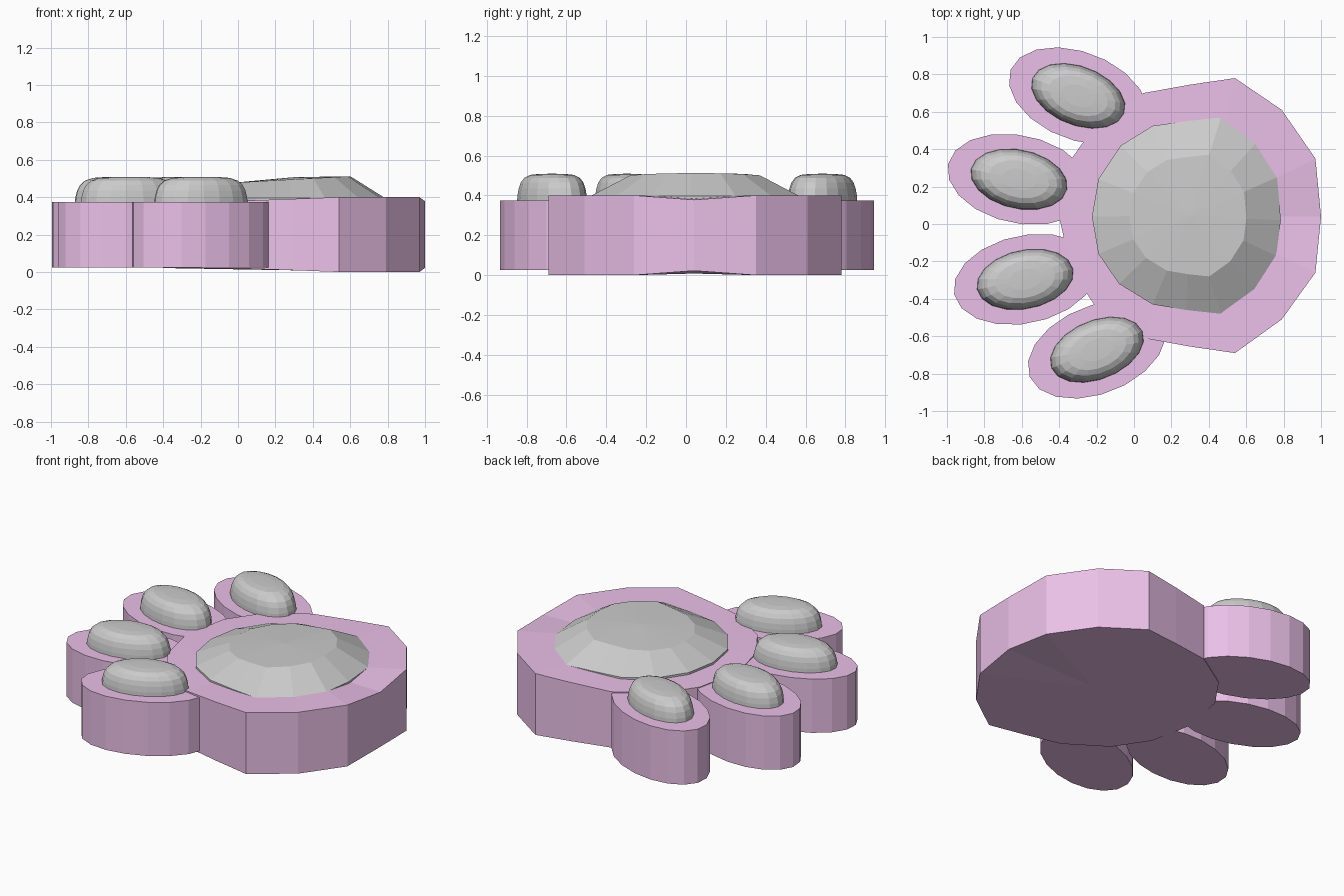
import bpy
import bmesh
from math import sin, cos, radians, pi

if "Cube" in bpy.data.objects:
    bpy.data.objects.remove(bpy.data.objects["Cube"])

pink = bpy.data.materials.new("pink")
pink.diffuse_color = (0.83, 0.53, 0.81, 1)
pink.use_nodes = True
pink.node_tree.nodes["Principled BSDF"].inputs["Base Color"].default_value = pink.diffuse_color


def loft(name, rings, bottom, top, mat=None):
    """Skin a stack of equal-length rings, closing each end with a fan to a centre point."""
    bm = bmesh.new()
    loops = [[bm.verts.new(p) for p in ring] for ring in rings]
    n = len(loops[0])
    for lo, hi in zip(loops, loops[1:]):
        for i in range(n):
            j = (i + 1) % n
            bm.faces.new((lo[i], lo[j], hi[j], hi[i]))
    for loop, centre in ((loops[0], bottom), (loops[-1], top)):
        c = bm.verts.new(centre)
        for i in range(n):
            bm.faces.new((loop[i], loop[(i + 1) % n], c))
    bmesh.ops.recalc_face_normals(bm, faces=bm.faces)
    me = bpy.data.meshes.new(name)
    bm.to_mesh(me)
    bm.free()
    ob = bpy.data.objects.new(name, me)
    bpy.context.collection.objects.link(ob)
    if mat:
        me.materials.append(mat)
    return ob


def ellipse(cx, cy, a, b, deg, z, n=18):
    t = radians(deg)
    pts = []
    for i in range(n):
        u, v = a * cos(2 * pi * i / n), b * sin(2 * pi * i / n)
        pts.append((cx + u * cos(t) - v * sin(t), cy + u * sin(t) + v * cos(t), z))
    return pts


# Palm base: outline with the inset of its top and bottom edges
palm = [(1.0, 0.04, .022), (0.97, 0.35, 0), (0.79, 0.61, 0), (0.54, 0.78, 0),
        (0.30, 0.745, .009), (0.05, 0.70, .018), (-0.20, 0.54, .02),
        (-0.34, 0.34, .02), (-0.40, 0.04, .022), (-0.34, -0.24, .02),
        (-0.20, -0.45, .02), (0.05, -0.61, .018), (0.30, -0.655, .009),
        (0.54, -0.69, 0), (0.79, -0.51, 0), (0.97, -0.26, 0)]
loft("palm_base",
     [[(x, y, d) for x, y, d in palm], [(x, y, 0.4 - d) for x, y, d in palm]],
     (0.35, 0.04, 0.008), (0.35, 0.04, 0.392), pink)

# Palm cushion: faceted dome
cushion = [(0.785, 0.02), (0.765, 0.25), (0.65, 0.43), (0.465, 0.57), (0.28, 0.55),
           (0.10, 0.525), (-0.07, 0.42), (-0.19, 0.24), (-0.225, 0.04),
           (-0.19, -0.16), (-0.08, -0.32), (0.10, -0.43), (0.28, -0.46),
           (0.465, -0.48), (0.645, -0.35), (0.76, -0.17)]
mx, my = 0.30, 0.045
shoulder = []
for x, y in cushion:
    sx, sy = mx + (x - mx) * 0.62, my + (y - my) * 0.62
    shoulder.append((sx, sy, 0.477 + 0.055 * (sx + 0.03)))
loft("palm_cushion",
     [[(x, y, 0.36) for x, y in cushion], [(x, y, 0.396) for x, y in cushion], shoulder],
     (mx, my, 0.36), (mx, my, 0.507))

# Toes: oval base with a rounded cushion on top
toes = [(-0.298, 0.685, -21), (-0.615, 0.239, -12), (-0.582, -0.296, 12), (-0.198, -0.672, 22)]
dome = [(1, .36), (.985, .40), (.95, .435), (.89, .465), (.79, .488), (.62, .503), (.35, .508)]
for k, (x, y, ang) in enumerate(toes, 1):
    loft(f"toe_base_{k}",
         [ellipse(x, y, 0.388, 0.235, ang, z) for z in (0.025, 0.375)],
         (x, y, 0.025), (x, y, 0.375), pink)
    loft(f"toe_cushion_{k}",
         [ellipse(x, y, 0.264 * s, 0.158 * s, ang, z) for s, z in dome],
         (x, y, 0.36), (x, y, 0.509))
